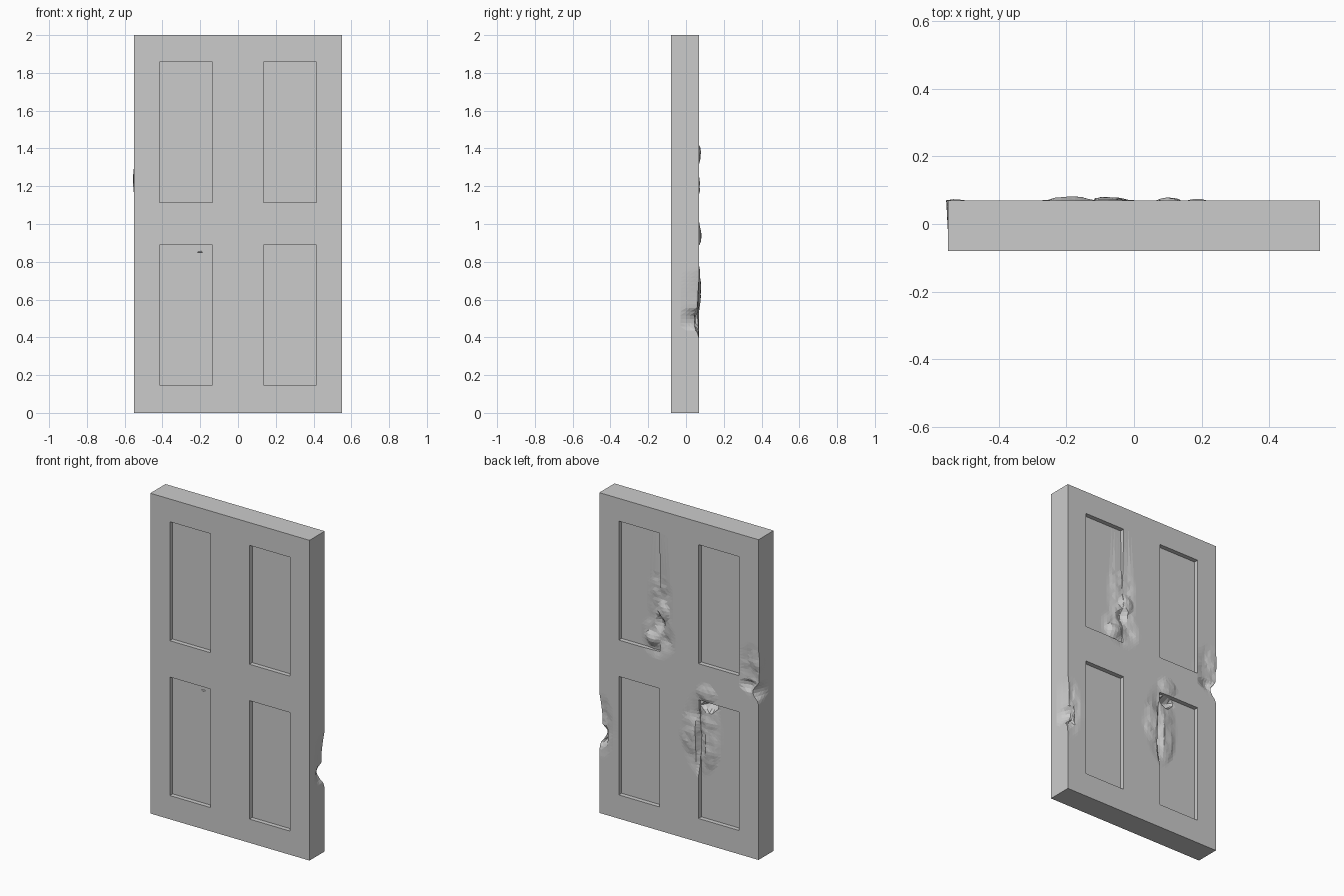
import bpy, bmesh
from mathutils import Vector, noise

if "Cube" in bpy.data.objects:
    bpy.data.objects.remove(bpy.data.objects["Cube"])

FRONT, BACK, HALF_W, HEIGHT = -0.08, 0.07, 0.55, 2.0
PANEL_DEPTH = 0.028
PX, PZ = (0.135, 0.415), ((0.148, 0.888), (1.115, 1.858))


def cut(bm, axis, pos, skip_front=False):
    normal = Vector((0, 0, 0))
    normal[axis] = 1
    faces = [f for f in bm.faces if not (skip_front and f.normal.y < -0.5)]
    edges = {e for f in faces for e in f.edges}
    verts = {v for f in faces for v in f.verts}
    bmesh.ops.bisect_plane(bm, geom=list(verts) + list(edges) + faces,
                           plane_co=normal * pos, plane_no=normal, dist=1e-5)


# Door slab
bm = bmesh.new()
bmesh.ops.create_cube(bm, size=1)
for v in bm.verts:
    v.co = (v.co.x * 2 * HALF_W, BACK if v.co.y > 0 else FRONT, (v.co.z + 0.5) * HEIGHT)
for s in (-1, 1):
    for x in PX:
        cut(bm, 0, s * x)
for span in PZ:
    for z in span:
        cut(bm, 2, z)

# Recessed panels on both faces
bm.normal_update()
recess = []
for f in bm.faces:
    c = f.calc_center_median()
    if abs(f.normal.y) > 0.9 and PX[0] < abs(c.x) < PX[1] and any(a < c.z < b for a, b in PZ):
        recess.append(f)
for f in recess:
    push = f.normal * -PANEL_DEPTH
    new = bmesh.ops.extrude_discrete_faces(bm, faces=[f])["faces"]
    bmesh.ops.translate(bm, vec=push, verts=list({v for g in new for v in g.verts}))
bmesh.ops.remove_doubles(bm, verts=bm.verts, dist=1e-5)

# Finer grid on the back and sides for the battered areas
bm.normal_update()
for i in range(-27, 28):
    if -20 <= i <= 15 or abs(i) > 22:
        cut(bm, 0, i * 0.0197 + 0.003, True)
for i in range(10, 82):
    cut(bm, 2, i * 0.0197 + 0.004, True)
for y in (-0.03, 0.0, 0.02, 0.05):
    cut(bm, 1, y, True)
bmesh.ops.remove_doubles(bm, verts=bm.verts, dist=1e-5)


def falloff(a, b, ra, rb):
    d = (a / ra) ** 2 + (b / rb) ** 2
    return max(0.0, 1 - d) ** 1.3


# Battered spots on the back: x, z, radius x, radius z, target y, strength
DENTS = [
    (0.14, 1.43, 0.09, 0.27, 0.055, 0.9), (0.15, 1.20, 0.13, 0.13, 0.056, 0.9),
    (0.11, 1.37, 0.05, 0.07, 0.083, 0.95), (0.19, 1.18, 0.06, 0.05, 0.079, 0.9),
    (0.14, 1.29, 0.035, 0.07, 0.030, 0.9), (0.10, 1.19, 0.05, 0.03, 0.050, 0.8),
    (-0.15, 0.68, 0.13, 0.27, 0.057, 0.9), (-0.08, 0.66, 0.07, 0.14, 0.083, 0.9),
    (-0.19, 0.94, 0.07, 0.06, 0.086, 0.95), (-0.20, 0.58, 0.06, 0.12, 0.058, 0.8),
    (-0.14, 0.62, 0.025, 0.22, 0.035, 0.9), (-0.20, 0.855, 0.055, 0.03, -0.07, 0.97),
    (-0.50, 1.17, 0.09, 0.17, 0.058, 0.7), (-0.52, 1.23, 0.05, 0.07, 0.075, 0.9),
    (-0.49, 1.07, 0.07, 0.04, 0.045, 0.9),
    (0.53, 0.55, 0.08, 0.20, 0.058, 0.8), (0.54, 0.48, 0.05, 0.07, 0.040, 0.9),
]
# Chips in the long edges: side, z, radius z, inward push
CHIPS = [(1, 0.50, 0.06, 0.045), (1, 0.60, 0.16, 0.016),
         (-1, 1.04, 0.06, 0.040), (-1, 1.23, 0.08, -0.006)]
for v in bm.verts:
    x, y, z = v.co
    if y > 0.03:
        weight = 0
        for cx, cz, rx, rz, target, strength in DENTS:
            w = falloff(x - cx, z - cz, rx, rz) * strength
            v.co.y += (target - v.co.y) * w
            weight = max(weight, w)
        rough = noise.noise(Vector((x * 22, 3.1, z * 22)))
        v.co.y = min(v.co.y + 0.010 * rough * weight, 0.081)
    if abs(x) > 0.5 and y > -0.02:
        for side, cz, rz, push in CHIPS:
            if x * side > 0:
                edge = (abs(x) - 0.48) / 0.07
                depth = (y + 0.02) / 0.09
                v.co.x -= side * push * falloff(z - cz, 0, rz, 1) * edge * depth

bmesh.ops.recalc_face_normals(bm, faces=bm.faces)
# Triangulate only the bent faces so that they stay crisp
bent = [f for f in bm.faces if len(f.verts) > 3 and
        max(abs((v.co - f.verts[0].co).dot(f.normal)) for v in f.verts) > 1e-5]
bmesh.ops.triangulate(bm, faces=bent)
mesh = bpy.data.meshes.new("battered_door")
bm.to_mesh(mesh)
bm.free()
door = bpy.data.objects.new("battered_door", mesh)
bpy.context.collection.objects.link(door)
